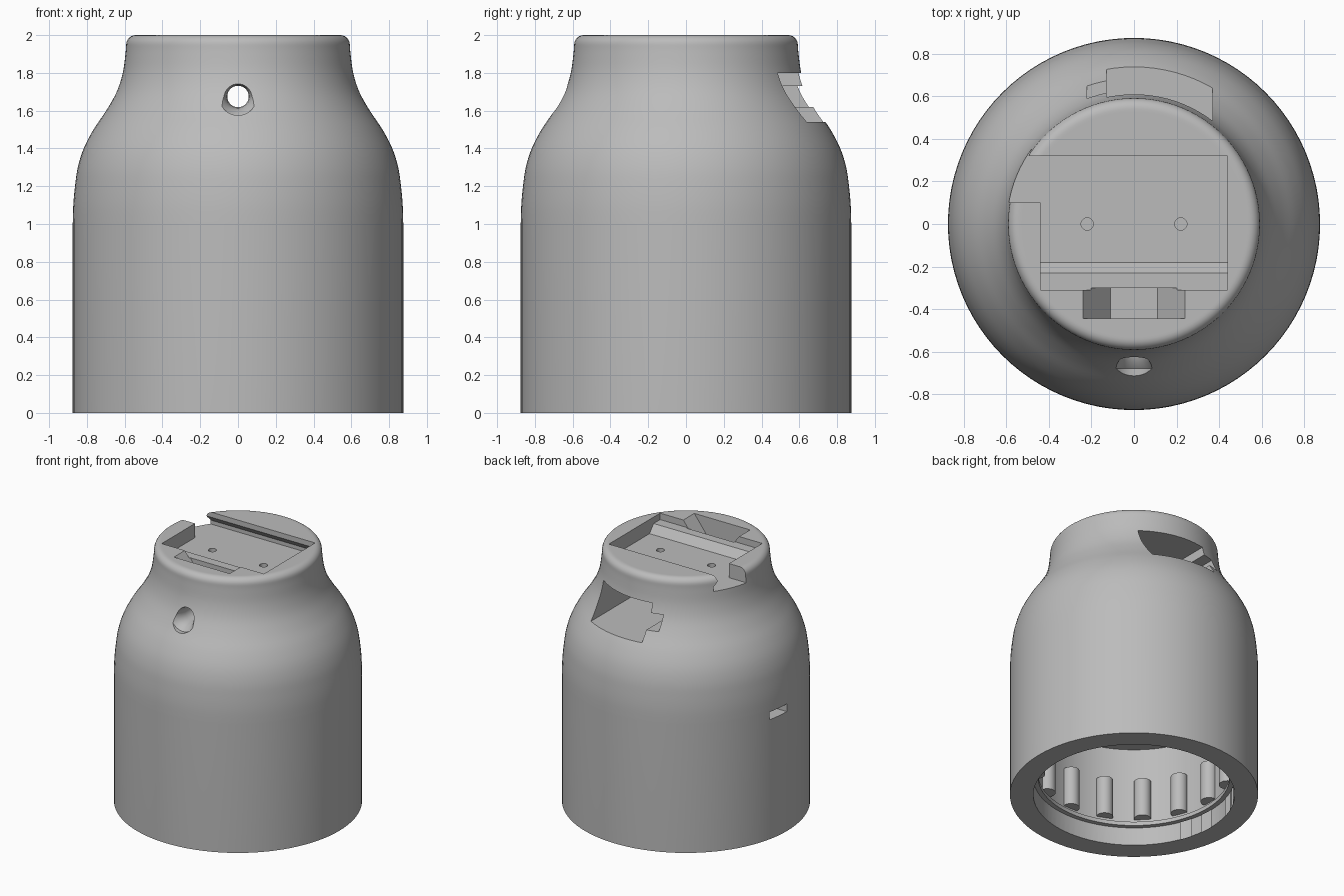
import bpy, bmesh, math
from mathutils import Vector, Matrix

if "Cube" in bpy.data.objects:
    bpy.data.objects.remove(bpy.data.objects["Cube"], do_unlink=True)

grey = bpy.data.materials.new("light_grey")
grey.use_nodes = True
grey.diffuse_color = (0.5, 0.5, 0.5, 1)
grey.node_tree.nodes["Principled BSDF"].inputs["Base Color"].default_value = (0.5, 0.5, 0.5, 1)


def finish(name, bm):
    bmesh.ops.remove_doubles(bm, verts=bm.verts, dist=1e-5)
    bmesh.ops.recalc_face_normals(bm, faces=bm.faces)
    mesh = bpy.data.meshes.new(name)
    bm.to_mesh(mesh)
    bm.free()
    mesh.materials.append(grey)
    obj = bpy.data.objects.new(name, mesh)
    bpy.context.collection.objects.link(obj)
    return obj


def lathe(name, profile, segments=96, matrix=Matrix()):
    """Revolve a closed (radius, height) profile whose ends lie on the axis."""
    bm = bmesh.new()
    verts = [bm.verts.new((r, 0, z)) for r, z in profile]
    edges = [bm.edges.new(pair) for pair in zip(verts, verts[1:])]
    bmesh.ops.spin(bm, geom=verts + edges, cent=(0, 0, 0), axis=(0, 0, 1),
                   angle=math.tau, steps=segments, use_merge=True)
    bmesh.ops.transform(bm, matrix=matrix, verts=bm.verts)
    return finish(name, bm)


def prism(name, outline, axis, start, end):
    """Extrude an outline along x (outline in y, z) or y (outline in x, z)."""
    bm = bmesh.new()
    place = (lambda p: (start, *p)) if axis == "x" else (lambda p: (p[0], start, p[1]))
    face = bm.faces.new([bm.verts.new(place(p)) for p in outline])
    moved = bmesh.ops.extrude_face_region(bm, geom=[face])["geom"]
    step = Vector((end - start, 0, 0)) if axis == "x" else Vector((0, end - start, 0))
    bmesh.ops.translate(bm, vec=step, verts=[g for g in moved if isinstance(g, bmesh.types.BMVert)])
    return finish(name, bm)


def box(name, x0, x1, y0, y1, z0, z1):
    return prism(name, [(y0, z0), (y1, z0), (y1, z1), (y0, z1)], "x", x0, x1)


def smooth_curve(points, steps=4):
    """Catmull-Rom curve through the points."""
    pts = [Vector(p) for p in [points[0], *points, points[-1]]]
    out = []
    for a, b, c, d in zip(pts, pts[1:], pts[2:], pts[3:]):
        for i in range(steps):
            t = i / steps
            out.append(0.5 * (2 * b + (c - a) * t + (2 * a - 5 * b + 4 * c - d) * t * t
                              + (3 * b - a - 3 * c + d) * t ** 3))
    return [tuple(p) for p in out] + [points[-1]]


def cut(target, cutter):
    cutter.hide_render = True
    mod = target.modifiers.new("cut", "BOOLEAN")
    mod.operation = "DIFFERENCE"
    mod.solver = "EXACT"
    mod.object = cutter
    bpy.context.view_layer.objects.active = target
    bpy.ops.object.modifier_apply(modifier=mod.name)
    bpy.data.objects.remove(cutter, do_unlink=True)


# Bottle-shaped body with a rounded shoulder, neck and rim
shoulder = smooth_curve([(0.875, 1.0), (0.872, 1.1), (0.863, 1.2), (0.848, 1.3), (0.817, 1.4),
                         (0.765, 1.5), (0.698, 1.6), (0.642, 1.7), (0.61, 1.8), (0.596, 1.9),
                         (0.592, 1.95)])
rim = [(0.542 + 0.05 * math.cos(a), 1.95 + 0.05 * math.sin(a))
       for a in (math.pi / 2 * i / 6 for i in range(1, 7))]
body = lathe("body", [(0, 0), (0.875, 0)] + shoulder + rim + [(0.53, 2), (0, 2)])

# Stepped socket in the underside
cut(body, lathe("socket_cutter", [(0, -0.1), (0.71, -0.1), (0.71, 0.14), (0.675, 0.14),
                                  (0.675, 0.17), (0.7, 0.17), (0.7, 0.77), (0.5, 0.77),
                                  (0.5, 0.83), (0, 0.83)]))

# Mounting pocket in the top, with an undercut back lip and a stepped front ledge
floor = 1.89
back_lip = [(0.35, floor), (0.35, 1.92), (0.32, 1.96), (0.32, 2.1)]
cut(body, prism("pocket_cutter", [(-0.31, 2.1), (-0.31, 1.95), (-0.23, 1.95), (-0.18, floor)]
                + back_lip, "x", -0.44, 0.44))
cut(body, prism("side_opening_cutter", [(0.1, 2.1), (0.1, floor)] + back_lip, "x", -1, -0.43))
cut(body, prism("scoop_cutter", [(-0.24, 2.1), (-0.24, 2), (-0.11, 1.83), (0.11, 1.83),
                                 (0.24, 2), (0.24, 2.1)], "y", -0.445, -0.3))
for x in (-0.22, 0.22):
    cut(body, lathe("screw_hole_cutter", [(0, 1.78), (0.029, 1.78), (0.029, 1.93), (0, 1.93)],
                    24, Matrix.Translation((x, 0, 0))))

# Deep window in the back, with a small side notch
cut(body, box("window_cutter", -0.13, 0.37, -0.1, 1, 1.54, 1.8))
cut(body, box("notch_cutter", -0.22, -0.12, 0.3, 1, 1.62, 1.73))

# Flared front hole leading into the window
to_front = Matrix.Translation((0, 0, 1.675)) @ Matrix.Rotation(math.pi / 2, 4, "X")
cut(body, lathe("front_hole_cutter", [(0, 0), (0.057, 0), (0.057, 0.57), (0.062, 0.61),
                                      (0.075, 0.65), (0.1, 0.68), (0.1, 0.9), (0, 0.9)],
                32, to_front))

# Narrow slot in the side
cut(body, box("side_slot_cutter", -1, -0.6, 0.01, 0.19, 0.93, 0.99))

# Ring of grip ribs inside the socket
bm = bmesh.new()
for i in range(16):
    spot = Matrix.Rotation(math.tau * i / 16, 4, "Z") @ Matrix.Translation((0.69, 0, 0.35))
    bmesh.ops.create_cone(bm, cap_ends=True, segments=24, radius1=0.06, radius2=0.06,
                          depth=0.3, matrix=spot)
ribs = finish("socket_ribs", bm)

bpy.ops.object.select_all(action="DESELECT")
for obj in (body, ribs):
    obj.select_set(True)
bpy.context.view_layer.objects.active = body
bpy.ops.object.shade_smooth_by_angle(angle=math.radians(30))
